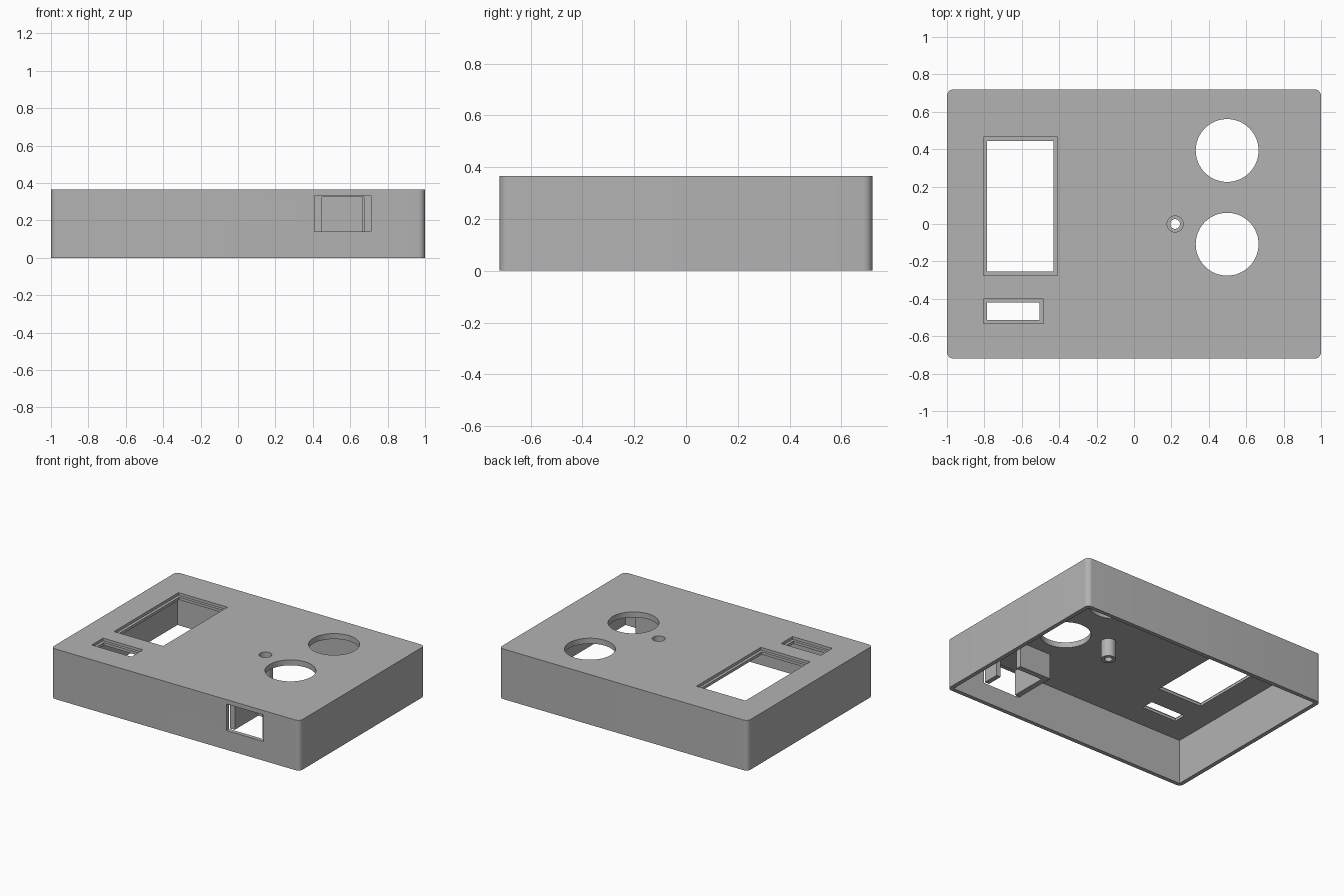
import bpy, bmesh
from mathutils import Matrix, Vector

if "Cube" in bpy.data.objects:
    bpy.data.objects.remove(bpy.data.objects["Cube"], do_unlink=True)

grey = bpy.data.materials.new("plain grey")
grey.use_nodes = True
grey.diffuse_color = (0.45, 0.45, 0.45, 1)
grey.node_tree.nodes["Principled BSDF"].inputs["Base Color"].default_value = grey.diffuse_color

W, D, H = 1.0, 0.72, 0.365   # half width, half depth, height
WALL, CEIL = 0.03, 0.325     # wall thickness, underside of the lid


def finish(bm, name):
    mesh = bpy.data.meshes.new(name)
    bm.to_mesh(mesh)
    bm.free()
    mesh.materials.append(grey)
    ob = bpy.data.objects.new(name, mesh)
    bpy.context.collection.objects.link(ob)
    return ob


def box(name, x, y, z, corner=0):
    """Box from (min, max) pairs, with optional rounded upright edges."""
    bm = bmesh.new()
    lo, hi = Vector((x[0], y[0], z[0])), Vector((x[1], y[1], z[1]))
    bmesh.ops.create_cube(bm, size=1, matrix=Matrix.Translation((lo + hi) / 2)
                          @ Matrix.Diagonal((hi - lo).to_4d()))
    if corner:
        upright = [e for e in bm.edges
                   if abs(e.verts[0].co.z - e.verts[1].co.z) > 0.1]
        bmesh.ops.bevel(bm, geom=upright, offset=corner, segments=8,
                        profile=0.5, affect='EDGES')
    return finish(bm, name)


def cylinder(name, x, y, r, z, sides=64):
    bm = bmesh.new()
    bmesh.ops.create_cone(bm, cap_ends=True, segments=sides, radius1=r, radius2=r,
                          depth=z[1] - z[0],
                          matrix=Matrix.Translation((x, y, (z[0] + z[1]) / 2)))
    return finish(bm, name)


def combine(target, other, operation='DIFFERENCE'):
    """Apply a boolean and discard the helper."""
    mod = target.modifiers.new("cut", 'BOOLEAN')
    mod.operation, mod.solver, mod.object = operation, 'EXACT', other
    bpy.context.view_layer.objects.active = target
    bpy.ops.object.modifier_apply(modifier=mod.name)
    bpy.data.objects.remove(other, do_unlink=True)


# Hollow enclosure, open underneath
case = box("enclosure", (-W, W), (-D, D), (0, H), corner=0.035)
combine(case, box("cavity", (-W + WALL, W - WALL), (-D + WALL, D - WALL), (-0.1, CEIL)))

# Indicator post under the lid
combine(case, cylinder("post", 0.22, 0, 0.05, (0.195, CEIL + 0.02), 32), 'UNION')

# Stepped rectangular windows in the lid
STEP = 0.02
for x, y in (((-0.805, -0.41), (-0.275, 0.465)), ((-0.805, -0.485), (-0.532, -0.40))):
    combine(case, box("window_step", x, y, (H - STEP, H + 0.1)))
    combine(case, box("window", (x[0] + STEP, x[1] - STEP),
                      (y[0] + STEP, y[1] - STEP), (0.2, H + 0.1)))

# Two large round holes and the stepped indicator bore
for y in (0.393, -0.108):
    combine(case, cylinder("round_hole", 0.498, y, 0.168, (0.25, H + 0.1)))
combine(case, cylinder("indicator_seat", 0.22, 0, 0.043, (0.225, H + 0.1), 32))
combine(case, cylinder("indicator_bore", 0.22, 0, 0.026, (0.1, 0.3), 32))

# Socket opening in the front wall
combine(case, box("socket_opening", (0.41, 0.71), (-D - 0.1, -D + WALL + 0.005), (0.14, 0.333)))

# Socket bracket hanging from the lid: long side, back and short stub
FLOOR, TOP = 0.14, CEIL + 0.005
box("socket_side", (0.41, 0.45), (-0.68, -0.37), (FLOOR, TOP))
box("socket_back", (0.45, 0.665), (-0.41, -0.37), (FLOOR, TOP))
box("socket_stub", (0.675, 0.71), (-0.68, -0.56), (FLOOR, TOP))

# Smooth the round walls, keep edges sharp
bpy.ops.object.select_all(action='DESELECT')
case.select_set(True)
bpy.context.view_layer.objects.active = case
bpy.ops.object.shade_smooth_by_angle(angle=0.6)
